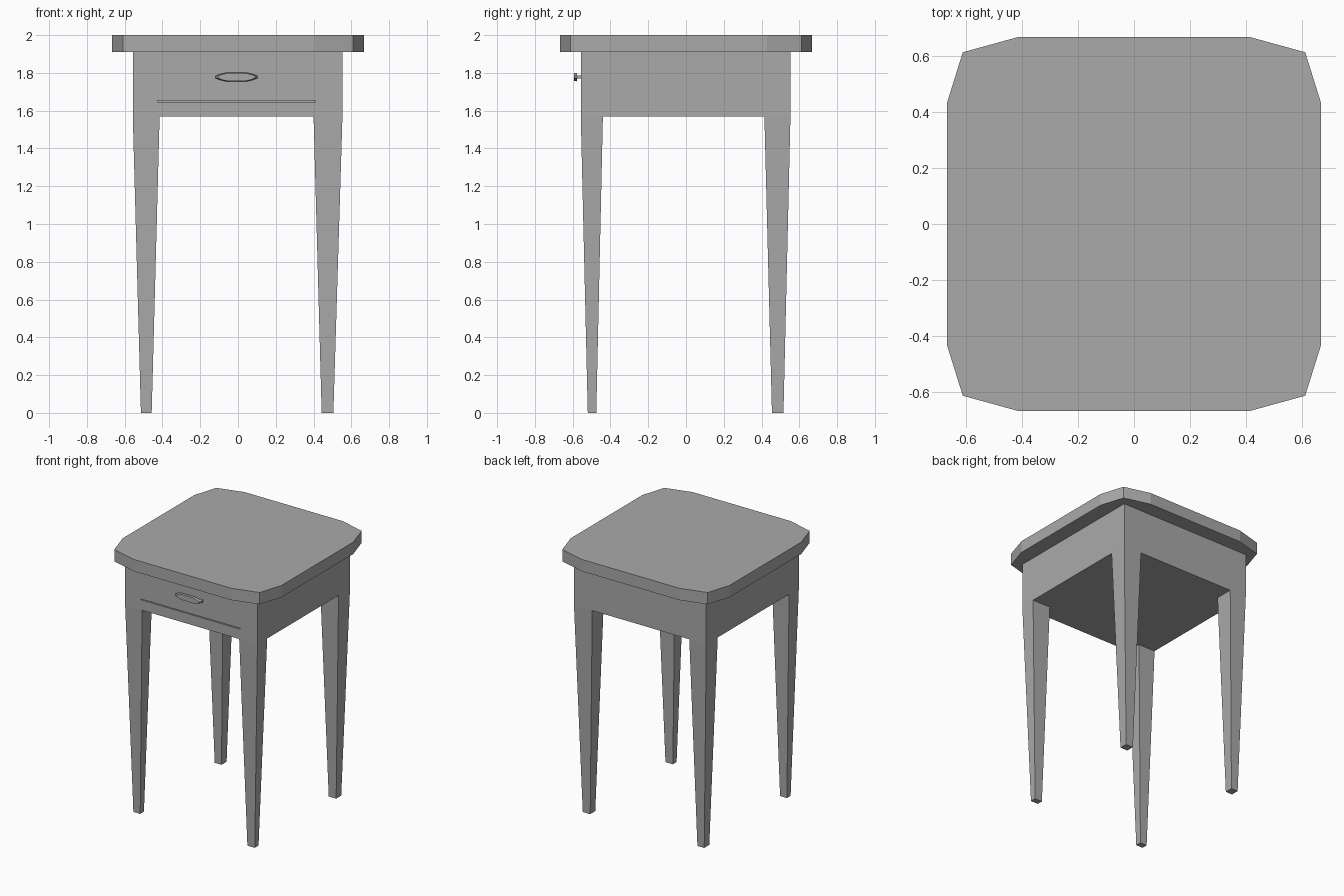
import bpy
import bmesh

cube = bpy.data.objects.get("Cube")
if cube:
    bpy.data.objects.remove(cube, do_unlink=True)

# One grey for the whole table
grey = bpy.data.materials.new("plain grey")
grey.use_nodes = True
grey.diffuse_color = (0.4, 0.4, 0.4, 1)
grey.node_tree.nodes["Principled BSDF"].inputs["Base Color"].default_value = grey.diffuse_color


def loft(name, lower, upper):
    """Solid between two outlines that have the same number of points."""
    bm = bmesh.new()
    a = [bm.verts.new(p) for p in lower]
    b = [bm.verts.new(p) for p in upper]
    bm.faces.new(a)
    bm.faces.new(b)
    for i in range(len(a)):
        j = (i + 1) % len(a)
        bm.faces.new((a[i], a[j], b[j], b[i]))
    bmesh.ops.recalc_face_normals(bm, faces=bm.faces)
    mesh = bpy.data.meshes.new(name)
    bm.to_mesh(mesh)
    bm.free()
    mesh.materials.append(grey)
    obj = bpy.data.objects.new(name, mesh)
    bpy.context.collection.objects.link(obj)
    return obj


def rect(xs, ys, z):
    return [(xs[0], ys[0], z), (xs[1], ys[0], z), (xs[1], ys[1], z), (xs[0], ys[1], z)]


def box(name, xs, ys, zs):
    return loft(name, rect(xs, ys, zs[0]), rect(xs, ys, zs[1]))


TOP, SLAB, APRON = 2.0, 1.91, 1.57

# Table top with clipped, slightly bulging corners
outline = [(0.41, 0.667), (-0.41, 0.667), (-0.61, 0.612), (-0.667, 0.43),
           (-0.667, -0.43), (-0.61, -0.612), (-0.41, -0.667), (0.41, -0.667),
           (0.61, -0.612), (0.667, -0.43), (0.667, 0.43), (0.61, 0.612)]
loft("table_top", [(x, y, SLAB) for x, y in outline], [(x, y, TOP) for x, y in outline])

# Drawer case with the thin gap under the drawer
case = box("drawer_case", (-0.557, 0.553), (-0.557, 0.553), (APRON, SLAB))
slot = box("drawer_gap_cutter", (-0.425, 0.41), (-0.6, -0.54), (1.647, 1.653))
slot.hide_render = True
gap = case.modifiers.new("drawer_gap", 'BOOLEAN')
gap.object = slot
gap.solver = 'EXACT'
bpy.context.view_layer.objects.active = case
bpy.ops.object.modifier_apply(modifier=gap.name)
bpy.data.objects.remove(slot, do_unlink=True)

# Four tapered legs: (range at the foot, range at the case)
leg_x = {"right": ((-0.514, -0.457), (-0.557, -0.415)),
         "left": ((0.443, 0.505), (0.40, 0.553))}
leg_y = {"front": ((-0.52, -0.475), (-0.557, -0.44)),
         "back": ((0.455, 0.516), (0.415, 0.553))}
for side, (foot_x, head_x) in leg_x.items():
    for end, (foot_y, head_y) in leg_y.items():
        loft(f"{end}_{side}_leg", rect(foot_x, foot_y, 0), rect(head_x, head_y, APRON))

# Drawer handle: a long pointed plate held by a post at each end
CX, CZ = -0.008, 1.778
quarter = [(0.112, 0.006), (0.085, 0.016), (0.055, 0.023)]
half = quarter + [(-x, z) for x, z in reversed(quarter)]
ring = half + [(-x, -z) for x, z in half]


def handle_loop(y, scale):
    return [(CX + x * scale, y, CZ + z * scale) for x, z in ring]


loft("drawer_handle", handle_loop(-0.576, 1), handle_loop(-0.592, 0.88))
for side, x in (("right", CX - 0.095), ("left", CX + 0.095)):
    box(f"{side}_handle_post", (x - 0.008, x + 0.008), (-0.58, -0.55), (CZ - 0.009, CZ + 0.009))
